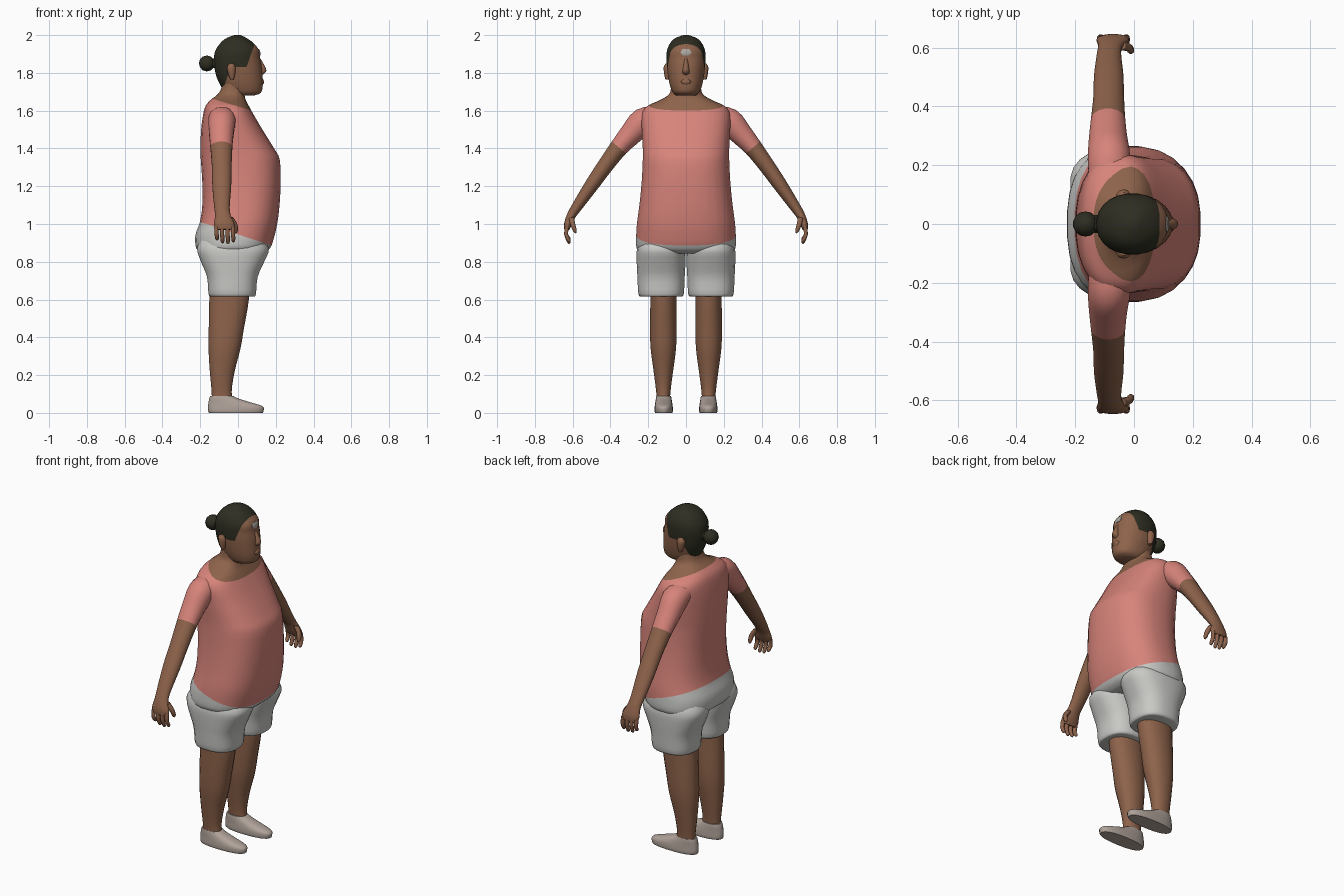
import bpy, bmesh, math
from mathutils import Vector

def material(name, r, g, b):
    m = bpy.data.materials.new(name)
    m.diffuse_color = (r, g, b, 1)
    return m

SKIN = material("brown skin", 0.27, 0.125, 0.07)
SHIRT = material("pink shirt", 0.68, 0.23, 0.195)
SHORTS = material("pale grey shorts", 0.58, 0.58, 0.56)
HAIR = material("dark hair", 0.027, 0.027, 0.016)
SHOE = material("taupe shoe", 0.43, 0.36, 0.32)
SPOT = material("grey forehead mark", 0.40, 0.37, 0.34)

def spline(a, b, c, d, t):
    return [0.5 * (2*q + (r - p)*t + (2*p - 5*q + 4*r - s)*t*t + (3*q - p - 3*r + s)*t**3)
            for p, q, r, s in zip(a, b, c, d)]

def loft(name, rows, mats, power=2.0, sides=24, steps=3, cuts=(), rule=None):
    """Skin of rings along a smooth path; each row is x, y, z, x radius, cross radius."""
    pts = []
    for i in range(len(rows) - 1):
        q = [rows[max(0, i-1)], rows[i], rows[i+1], rows[min(len(rows)-1, i+2)]]
        pts += [spline(*q, k / steps) for k in range(steps)]
    pts.append(list(rows[-1]))
    bm = bmesh.new()
    rings = []
    for i, p in enumerate(pts):
        a, b = pts[max(0, i-1)], pts[min(len(pts)-1, i+1)]
        t = Vector((0, b[1]-a[1], b[2]-a[2])).normalized()
        v = t.cross(Vector((1, 0, 0)))
        ring = []
        for k in range(sides):
            w = 2 * math.pi * (k + 0.5) / sides
            c, s = math.cos(w), math.sin(w)
            c = math.copysign(abs(c) ** (2/power), c)
            s = math.copysign(abs(s) ** (2/power), s)
            ring.append(bm.verts.new(Vector(p[:3]) + Vector((c * p[3], 0, 0)) + v * s * p[4]))
        rings.append(ring)
    for a, b in zip(rings, rings[1:]):
        for k in range(sides):
            j = (k + 1) % sides
            bm.faces.new((a[k], a[j], b[j], b[k]))
    bm.faces.new(rings[0])
    bm.faces.new(rings[-1])
    bmesh.ops.recalc_face_normals(bm, faces=bm.faces[:])
    for co, no in cuts:
        bmesh.ops.bisect_plane(bm, geom=bm.verts[:] + bm.edges[:] + bm.faces[:],
                               plane_co=co, plane_no=no, dist=1e-5)
    if rule:
        for f in bm.faces:
            f.material_index = rule(f.calc_center_median())
    me = bpy.data.meshes.new(name)
    bm.to_mesh(me)
    bm.free()
    for m in mats:
        me.materials.append(m)
    ob = bpy.data.objects.new(name, me)
    bpy.context.collection.objects.link(ob)
    bpy.context.view_layer.objects.active = ob
    ob.select_set(True)
    bpy.ops.object.shade_smooth_by_angle(angle=math.radians(50))
    ob.select_set(False)
    return ob

def upright(rows, y=0):
    """Rows given as z, back x, front x, half width."""
    return [((b + f) / 2, y, z, (f - b) / 2, w) for z, b, f, w in rows]

# torso: shorts below the tilted hem, skin above the neckline
hem = lambda c: c.z - (0.945 - 0.33 * c.x)
neck = lambda c: c.z - (1.622 - 0.3 * c.x)
loft("torso", upright([
    (0.845, -0.19, 0.13, 0.22), (0.87, -0.222, 0.17, 0.262), (0.94, -0.227, 0.195, 0.265),
    (1.01, -0.203, 0.21, 0.26), (1.10, -0.19, 0.221, 0.248), (1.22, -0.19, 0.227, 0.236),
    (1.34, -0.198, 0.222, 0.23), (1.40, -0.2, 0.192, 0.23), (1.50, -0.196, 0.13, 0.235),
    (1.58, -0.185, 0.083, 0.235), (1.625, -0.172, 0.058, 0.205), (1.655, -0.148, 0.042, 0.14),
    (1.685, -0.11, 0.035, 0.092), (1.72, -0.088, 0.035, 0.08), (1.78, -0.08, 0.03, 0.075)]),
    [SHORTS, SHIRT, SKIN], power=2.5, sides=28,
    cuts=[((0, 0, 0.945), (0.33, 0, 1)), ((0, 0, 1.622), (0.3, 0, 1))],
    rule=lambda c: 2 if neck(c) > 0 else 1 if hem(c) > 0 else 0)

# head: hair and face divided along the hairline
def hairline(c):
    dz = c.z - 1.83
    top = dz > 0 and c.x < 0.045 + 0.35 * dz
    nape = c.z > 1.71 and c.x < -0.04 + 0.33 * dz
    return 1 if top or nape else 0

loft("head", upright([
    (1.68, -0.03, 0.085, 0.05), (1.695, -0.065, 0.122, 0.07), (1.735, -0.095, 0.132, 0.086),
    (1.79, -0.118, 0.13, 0.097), (1.84, -0.127, 0.125, 0.102), (1.88, -0.128, 0.117, 0.104),
    (1.92, -0.12, 0.113, 0.101), (1.96, -0.092, 0.08, 0.083), (1.985, -0.06, 0.045, 0.055),
    (2.0, -0.02, 0.015, 0.015)]), [SKIN, HAIR], power=2.15,
    cuts=[((0, 0, 1.83), (0, 0, 1)), ((0, 0, 1.71), (0, 0, 1)),
          ((0.045, 0, 1.83), (1, 0, -0.35)), ((-0.04, 0, 1.83), (1, 0, -0.33))],
    rule=hairline)

# hair bun
loft("hair_bun", [(-0.165, 0, 1.85 + 0.042 * math.sin(a), 0.042 * math.cos(a) + 0.001,
                   0.042 * math.cos(a) + 0.001)
                  for a in [math.pi * (k / 6 - 0.5) for k in range(7)]], [HAIR], sides=14, steps=1)
loft("bun_base", upright([(1.825, -0.14, -0.1, 0.02), (1.85, -0.15, -0.1, 0.032),
                          (1.875, -0.14, -0.1, 0.02)]), [HAIR], sides=12)

# nose, forehead mark and lips
loft("nose", upright([(1.875, 0.105, 0.12, 0.008), (1.82, 0.105, 0.15, 0.017),
                      (1.80, 0.105, 0.143, 0.019), (1.79, 0.105, 0.13, 0.012)]), [SKIN], sides=12)
loft("lips", upright([(1.735, 0.11, 0.131, 0.015), (1.752, 0.11, 0.139, 0.028),
                      (1.77, 0.11, 0.132, 0.015)]), [SKIN], sides=12)
loft("forehead_mark", upright([(1.892, 0.11, 0.119, 0.018), (1.908, 0.108, 0.119, 0.03),
                               (1.926, 0.103, 0.112, 0.018)]), [SPOT], sides=12)

for s, side in ((1, "left"), (-1, "right")):
    # ear
    loft(side + "_ear", upright([(1.765, -0.04, -0.022, 0.012), (1.79, -0.052, -0.015, 0.018),
                                 (1.83, -0.06, -0.012, 0.021), (1.85, -0.045, -0.025, 0.01)],
                                s * 0.097), [SKIN], sides=10)
    # arm with short sleeve, down to the palm
    arm = [(-0.085, 0.15, 1.575, 0.07, 0.05), (-0.085, 0.225, 1.545, 0.073, 0.072),
           (-0.088, 0.29, 1.478, 0.066, 0.062), (-0.088, 0.355, 1.405, 0.059, 0.05),
           (-0.086, 0.43, 1.305, 0.053, 0.043), (-0.086, 0.50, 1.205, 0.051, 0.038),
           (-0.085, 0.575, 1.095, 0.042, 0.029), (-0.08, 0.607, 1.045, 0.042, 0.024),
           (-0.073, 0.625, 1.0, 0.055, 0.021), (-0.07, 0.632, 0.97, 0.05, 0.014)]
    # the sleeve ends across the arm
    loft(side + "_arm", [(x, s * y, z, a, b) for x, y, z, a, b in arm], [SKIN, SHIRT], sides=16,
         cuts=[((0, s * 0.355, 1.405), (0, s * 0.65, -0.76))],
         rule=lambda c: 1 if (abs(c.y) - 0.355) * 0.65 - (c.z - 1.405) * 0.76 < 0 else 0)
    # fingers and thumb
    for k, low in enumerate((0.915, 0.9, 0.897, 0.905)):
        x = -0.115 + 0.029 * k
        loft(f"{side}_finger_{k + 1}", [(x, s * 0.63, 0.985, 0.012, 0.012),
             (x + 0.002, s * 0.635, 0.945, 0.012, 0.011), (x + 0.004, s * 0.62, low + 0.008, 0.01, 0.01),
             (x + 0.004, s * 0.615, low, 0.004, 0.004)], [SKIN], sides=8, steps=2)
    loft(side + "_thumb", [(-0.045, s * 0.607, 1.035, 0.02, 0.016), (-0.018, s * 0.6, 1.0, 0.015, 0.014),
         (-0.011, s * 0.588, 0.965, 0.011, 0.011), (-0.012, s * 0.583, 0.952, 0.004, 0.004)],
         [SKIN], sides=8, steps=2)
    # shorts leg
    loft(side + "_shorts_leg", upright([
        (0.615, -0.145, 0.085, 0.108), (0.63, -0.157, 0.096, 0.121), (0.72, -0.165, 0.105, 0.126),
        (0.80, -0.197, 0.14, 0.13), (0.87, -0.218, 0.165, 0.128), (0.93, -0.19, 0.12, 0.1)],
        s * 0.132), [SHORTS], power=2.5)
    # bare leg
    leg = [(0.66, -0.152, 0.065, 0.12, 0.07), (0.56, -0.154, 0.053, 0.12, 0.07),
           (0.45, -0.156, 0.033, 0.12, 0.071), (0.34, -0.157, 0.014, 0.12, 0.068),
           (0.22, -0.15, -0.017, 0.12, 0.052), (0.11, -0.14, -0.033, 0.12, 0.038),
           (0.05, -0.14, -0.02, 0.12, 0.036)]
    loft(side + "_leg", [((b + f) / 2, s * y, z, (f - b) / 2, w) for z, b, f, y, w in leg],
         [SKIN], power=2.15, sides=20)
    # slip-on shoe
    loft(side + "_shoe", upright([
        (0.0, -0.155, 0.132, 0.046), (0.012, -0.16, 0.137, 0.049), (0.035, -0.16, 0.132, 0.048),
        (0.055, -0.157, 0.07, 0.045), (0.075, -0.153, 0.005, 0.042), (0.09, -0.147, -0.025, 0.039)],
        s * 0.118), [SHOE], power=2.4)
